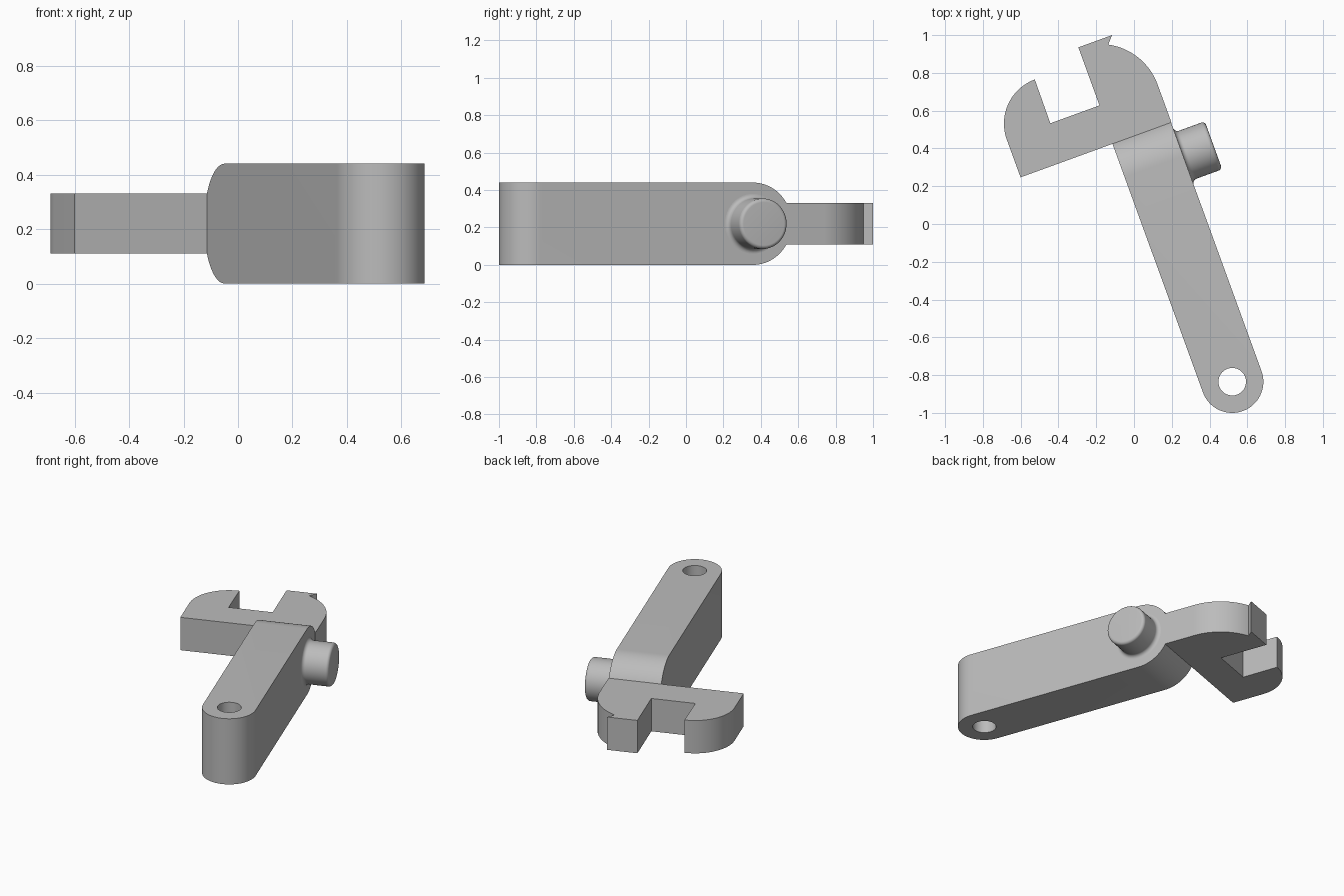
import bpy, bmesh
from math import radians, cos, sin, pi
from mathutils import Matrix

cube = bpy.data.objects.get("Cube")
if cube:
    bpy.data.objects.remove(cube)

# The wrench is laid out with its hanging hole at the origin and its handle
# along +y, then turned into place.
PLACE = Matrix.Translation((0.52, -0.835, 0)) @ Matrix.Rotation(radians(20), 4, "Z")
HALF_WIDTH, HEIGHT = 0.165, 0.44
MID = HEIGHT / 2
PIVOT = 1.21  # distance from the hole to the knob axis

steel = bpy.data.materials.new("grey steel")
steel.use_nodes = True
colour = (0.5, 0.5, 0.5, 1)
steel.diffuse_color = colour
steel.node_tree.nodes["Principled BSDF"].inputs["Base Color"].default_value = colour


def arc(cx, cy, r, start, end, steps=24):
    angles = [radians(start + (end - start) * i / steps) for i in range(steps + 1)]
    return [(cx + r * cos(a), cy + r * sin(a)) for a in angles]


def finish(bm, name):
    bmesh.ops.recalc_face_normals(bm, faces=bm.faces)
    mesh = bpy.data.meshes.new(name)
    bm.to_mesh(mesh)
    bm.free()
    mesh.materials.append(steel)
    obj = bpy.data.objects.new(name, mesh)
    bpy.context.collection.objects.link(obj)
    obj.matrix_world = PLACE
    return obj


def prism(name, outline, low, high, axis="z"):
    """Extrude an (x, y) outline along z, or a (y, z) outline along x."""
    bm = bmesh.new()
    if axis == "z":
        points, move = [(a, b, low) for a, b in outline], (0, 0, high - low)
    else:
        points, move = [(low, a, b) for a, b in outline], (high - low, 0, 0)
    face = bm.faces.new([bm.verts.new(p) for p in points])
    grown = bmesh.ops.extrude_face_region(bm, geom=[face], use_keep_orig=True)
    verts = [g for g in grown["geom"] if isinstance(g, bmesh.types.BMVert)]
    bmesh.ops.translate(bm, verts=verts, vec=move)
    return finish(bm, name)


def select(obj):
    bpy.ops.object.select_all(action="DESELECT")
    obj.select_set(True)
    bpy.context.view_layer.objects.active = obj


def combine(obj, cutter, operation):
    cutter.hide_render = True
    mod = obj.modifiers.new(operation.lower(), "BOOLEAN")
    mod.object, mod.operation, mod.solver = cutter, operation, "EXACT"
    select(obj)
    bpy.ops.object.modifier_apply(modifier=mod.name)
    bpy.data.objects.remove(cutter)


# Handle: round in plan at the hole, round in side view at the jaw
handle = prism("handle", arc(0, 0, HALF_WIDTH, 180, 360, 40)
               + [(HALF_WIDTH, 1.5), (-HALF_WIDTH, 1.5)], 0, HEIGHT)
side = [(-0.3, 0)] + arc(PIVOT, MID, MID, -90, 90, 40) + [(-0.3, HEIGHT)]
combine(handle, prism("side_profile", side, -0.3, 0.3, "x"), "INTERSECT")
combine(handle, prism("hole_cutter", arc(0, 0, 0.073, 0, 351, 39), -0.1, 0.6), "DIFFERENCE")

# Jaw: one flat outline with a square mouth and a small beak
jaw_outline = ([(-0.683, 1.4), (0.167, 1.4)]
               + arc(-0.16, 1.613, 0.327, 0, 62)
               + [(0.03, 1.942), (-0.16, 1.942), (-0.16, 1.615), (-0.437, 1.615)]
               + arc(-0.435, 1.613, 0.248, 90, 180))
jaw = prism("jaw", jaw_outline, 0.11, 0.33)

# Adjusting knob: a turned profile with a flared foot and a rounded rim
START, END, RADIUS = 0.16, 0.335, 0.135
foot = arc(0.19, RADIUS + 0.025, 0.025, 180, 270, 8)
rim = arc(END - 0.02, RADIUS - 0.02, 0.02, 90, 0, 8)
profile = [(START, 0), (START, RADIUS + 0.025)] + foot + rim + [(END, 0)]
bm = bmesh.new()
verts = [bm.verts.new((a, PIVOT, MID + r)) for a, r in profile]
edges = [bm.edges.new(pair) for pair in zip(verts, verts[1:])]
bmesh.ops.spin(bm, geom=verts + edges, cent=(0, PIVOT, MID), axis=(1, 0, 0),
               angle=2 * pi, steps=48, use_duplicate=False)
bmesh.ops.remove_doubles(bm, verts=bm.verts, dist=0.0001)
knob = finish(bm, "knob")

for part in (handle, jaw, knob):
    select(part)
    bpy.ops.object.shade_smooth_by_angle(angle=radians(30))
